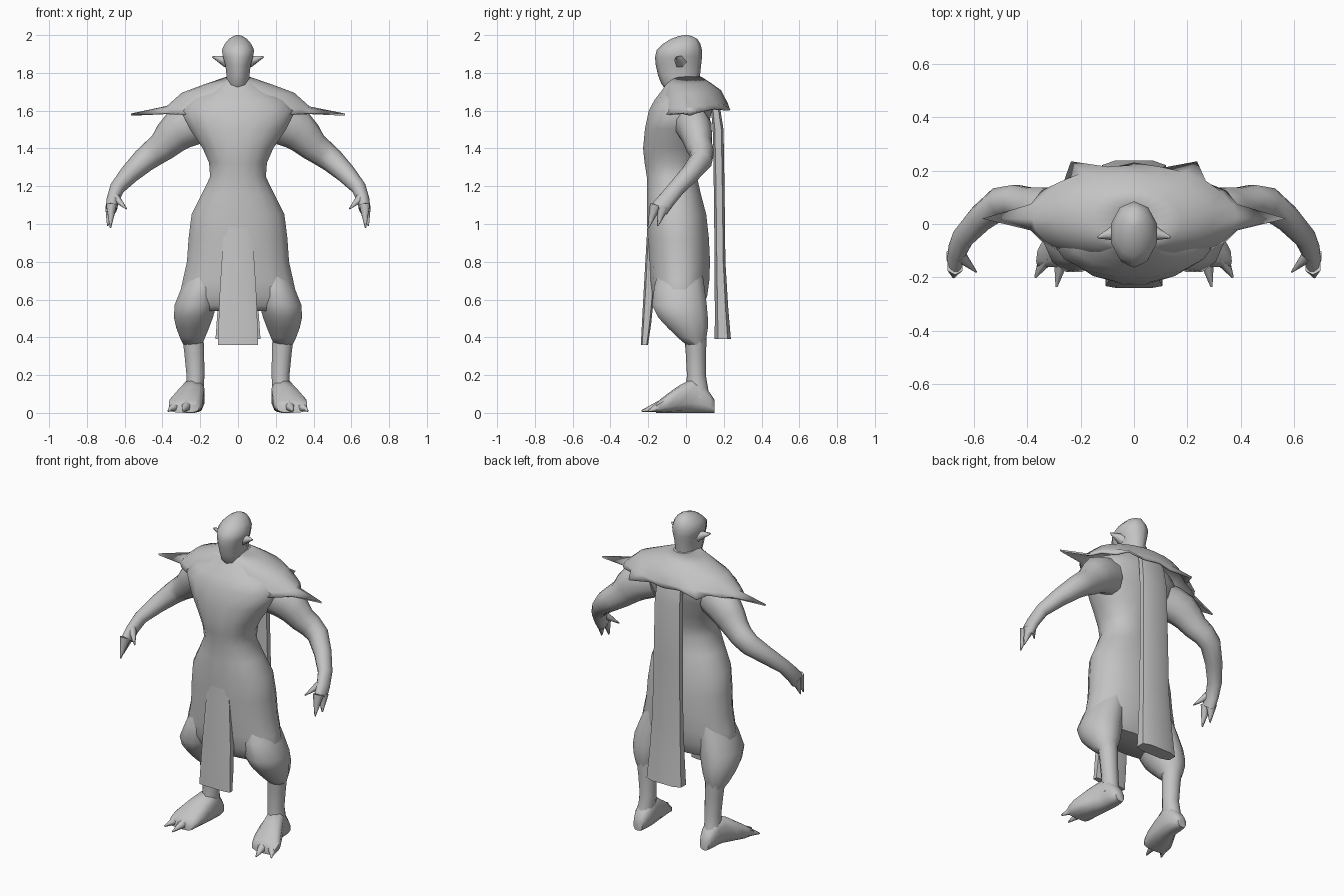
import bpy
import bmesh
import math
from mathutils import Vector

cube = bpy.data.objects.get("Cube")
if cube:
    bpy.data.objects.remove(cube, do_unlink=True)

shade = .55
colour = (shade, shade, shade, 1)
grey = bpy.data.materials.new("plain grey")
grey.use_nodes = True
grey.diffuse_color = colour
grey.node_tree.nodes["Principled BSDF"].inputs["Base Color"].default_value = colour

SIDE = Vector((1, 0, 0))
BACK = Vector((0, 1, 0))
UP = Vector((0, 0, 1))


def finish(name, bm, mirror=False, thickness=0, angle=60):
    """Turn a bmesh into a smooth shaded object, optionally mirrored or thickened."""
    bmesh.ops.recalc_face_normals(bm, faces=bm.faces)
    mesh = bpy.data.meshes.new(name)
    bm.to_mesh(mesh)
    bm.free()
    mesh.materials.append(grey)
    obj = bpy.data.objects.new(name, mesh)
    bpy.context.collection.objects.link(obj)
    bpy.ops.object.select_all(action="DESELECT")
    obj.select_set(True)
    bpy.context.view_layer.objects.active = obj
    bpy.ops.object.shade_smooth_by_angle(angle=math.radians(angle))
    if thickness:
        solid = obj.modifiers.new("thickness", "SOLIDIFY")
        solid.thickness = thickness
    if mirror:
        pair = obj.modifiers.new("mirror", "MIRROR")
        pair.use_mirror_merge = False


def skin(bm, rows):
    """Bridge closed rows of vertices with quads."""
    for lower, upper in zip(rows, rows[1:]):
        for i in range(len(lower)):
            bm.faces.new((lower[i - 1], lower[i], upper[i], upper[i - 1]))


def refine(rings):
    """Insert a smoothly curved ring halfway between each pair of rings."""
    rings = [Vector(ring) for ring in rings]
    padded = [rings[0], *rings, rings[-1]]
    result = [rings[0]]
    for before, start, end, after in zip(padded, padded[1:], padded[2:], padded[3:]):
        result.append((start + end) * .5 + (start + end - before - after) / 16)
        result.append(end)
    return result


def tube(name, rings, axis=None, hint=SIDE, sides=12, power=1, **options):
    """Loft rings of (x, y, z, radius, depth) along a fixed axis or along the path."""
    bm = bmesh.new()
    rings = refine(rings)
    centres = [Vector(ring[:3]) for ring in rings]
    last = len(rings) - 1
    rows = []
    for i, ring in enumerate(rings):
        along = axis or centres[min(i + 1, last)] - centres[max(i - 1, 0)]
        v = along.cross(hint).normalized()
        u = v.cross(along).normalized()
        row = []
        for k in range(sides):
            turn = math.tau * (k + .5) / sides
            c, s = math.cos(turn), math.sin(turn)
            c = math.copysign(abs(c) ** power, c)
            s = math.copysign(abs(s) ** power, s)
            row.append(bm.verts.new(centres[i] + u * c * ring[3] + v * s * ring[4]))
        rows.append(row)
    skin(bm, rows)
    bm.faces.new(rows[0])
    bm.faces.new(rows[-1])
    finish(name, bm, **options)


def upright(name, profile, **options):
    """Loft a part centred on the body from rings of (y, z, half width, half depth)."""
    tube(name, [(0, *ring) for ring in profile], axis=UP, **options)


def spike(name, base, tip, width, hint=SIDE):
    """Make a mirrored pair of pointed claws or ears."""
    point = width / 8
    tube(name, [(*base, width, width), (*tip, point, point)],
         hint=hint, sides=6, mirror=True)


# Torso, from the wide skirt hem to the collar
upright("torso", [(-.03, .54, .29, .11), (-.035, .62, .315, .15), (-.035, .8, .275, .165),
                  (-.05, 1.05, .25, .16), (-.075, 1.25, .15, .135), (-.07, 1.4, .19, .16),
                  (-.03, 1.6, .31, .17), (-.01, 1.7, .18, .125), (0, 1.78, .06, .08)],
        sides=16, power=.9)

# Head, neck and pointed ears
upright("head", [(0, 1.69, .055, .08), (-.03, 1.74, .06, .1), (-.04, 1.84, .07, .12),
                 (-.035, 1.92, .09, .12), (-.01, 1.98, .05, .07), (0, 2, .01, .01)],
        sides=10)
spike("ears", (.06, -.03, 1.86), (.135, -.05, 1.885), .035, hint=UP)

# Shoulder mantle with a jagged rim: long side points, short back points
POINTS = {0: 1.42, 4: 1.18, 8: 1.18, 12: 1.42, 3: .93, 5: .93, 7: .93, 9: .93}
COUNT = 24
bm = bmesh.new()
rows = []
for step in (0, .35, .7, .94, 1):
    row = []
    for i in range(COUNT):
        turn = math.tau * i / COUNT
        c, s = math.cos(turn), math.sin(turn)
        reach = POINTS.get(i, 1) if step == 1 else 1
        depth = .21 if s > 0 else .17
        collar = Vector((.06 * c, .08 * s, 1.78))
        rim = Vector((.4 * c * reach, .02 + depth * s * reach, 1.62 - reach / 40 + s / 50))
        bulge = step * step * (1 - step) * .3
        row.append(bm.verts.new(collar.lerp(rim, step) + UP * bulge))
    rows.append(row)
skin(bm, rows)
finish("shoulder_mantle", bm, thickness=.012)

# Arms and clawed hands
tube("arms", [(.2, .02, 1.54, .09, .11), (.31, .05, 1.5, .09, .11),
              (.4, .07, 1.41, .07, .08), (.5, .08, 1.335, .06, .065),
              (.64, -.05, 1.19, .045, .04), (.67, -.14, 1.08, .05, .03)],
     hint=BACK, sides=10, mirror=True)
spike("front_fingers", (.67, -.16, 1.1), (.675, -.2, .98), .032)
spike("rear_fingers", (.675, -.12, 1.09), (.69, -.15, .99), .032)
spike("thumbs", (.65, -.12, 1.14), (.59, -.18, 1.08), .025)

# Baggy trouser legs gathered below the knee
tube("trouser_legs", [(.17, -.03, .75, .09, .12), (.225, -.035, .57, .115, .15),
                      (.24, .01, .45, .09, .11), (.24, .05, .36, .05, .05)],
     axis=UP, mirror=True)

# Shins, feet and toes
tube("shins", [(.24, .05, .42, .06, .06), (.225, .055, .2, .05, .05),
               (.235, .06, .08, .05, .07)], axis=UP, sides=10, mirror=True)
feet = [(.23, .15, .03, .07), (.23, .1, .05, .14), (.235, .03, .06, .18),
        (.275, -.1, .09, .1), (.285, -.16, .08, .05)]
tube("feet", [(x, y, height / 2, width, height / 2) for x, y, width, height in feet],
     axis=BACK, sides=10, power=.75, mirror=True)
spike("inner_toes", (.27, -.12, .04), (.29, -.235, .01), .035)
spike("outer_toes", (.325, -.12, .04), (.37, -.2, .01), .035)

# Cloths hanging at the front and back
upright("front_cloth", [(-.18, 1.08, .07, .02), (-.195, .65, .1, .03),
                        (-.22, .36, .11, .02)], sides=8, power=.5, angle=50)
upright("back_cloth", [(.14, 1.67, .08, .02), (.17, 1.5, .09, .03),
                       (.18, .8, .1, .03), (.195, .39, .125, .045)],
        sides=8, power=.6, angle=50)
